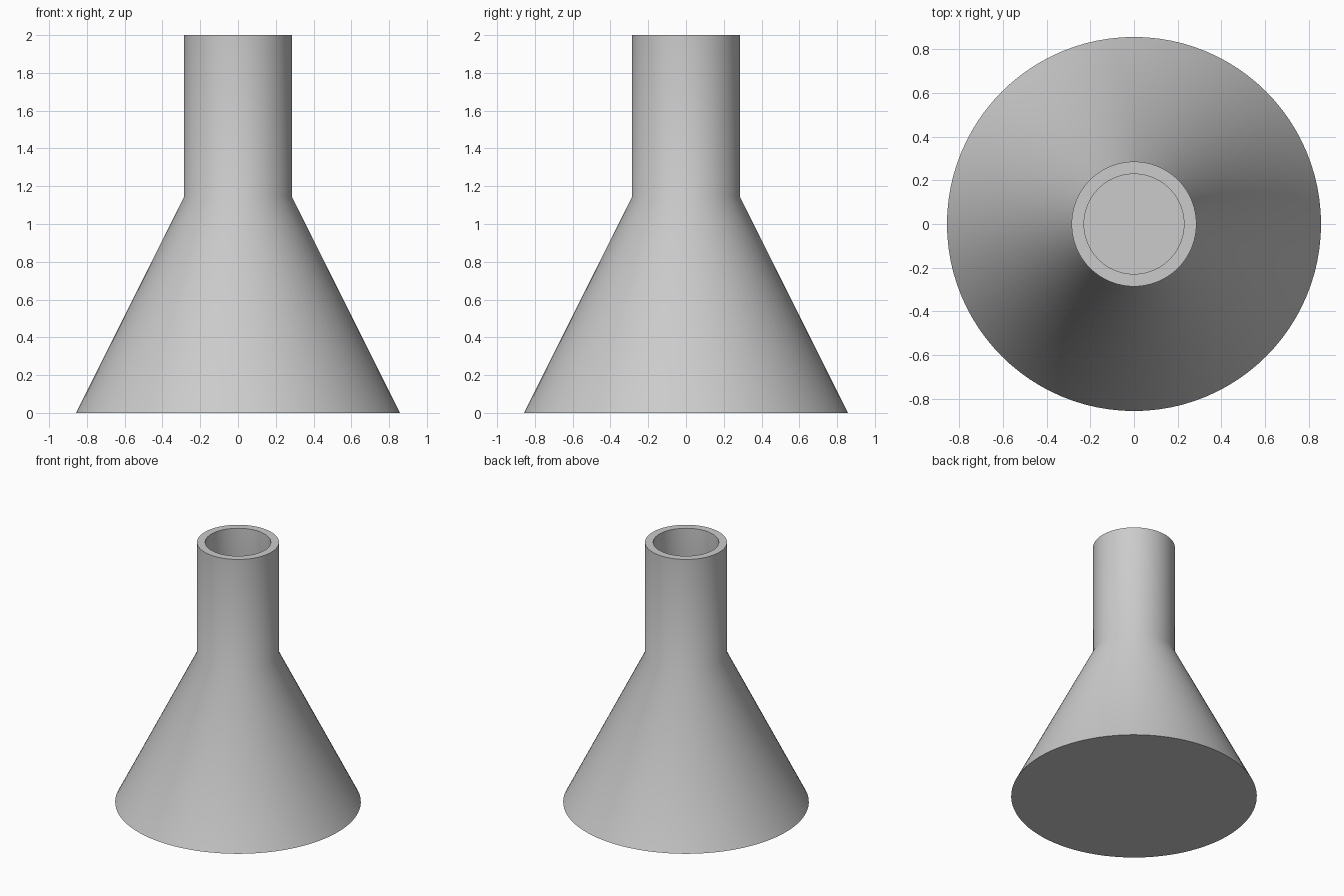
import bpy
import bmesh
import math

SEGMENTS = 96

cube = bpy.data.objects.get("Cube")
if cube:
    bpy.data.objects.remove(cube, do_unlink=True)

# Plain grey glass colour
grey = bpy.data.materials.new("plain_grey")
grey.use_nodes = True
colour = (0.6, 0.6, 0.6, 1)
grey.diffuse_color = colour
grey.node_tree.nodes["Principled BSDF"].inputs["Base Color"].default_value = colour

# Wall profile (radius, height): outer base, shoulder, rim, then down the inside
profile = [(0.857, 0), (0.286, 1.143), (0.286, 2),
           (0.229, 2), (0.229, 1.143), (0.771, 0.057)]


def lathe(name, points, material):
    """Revolve a profile about z and close both ends with flat discs."""
    bm = bmesh.new()
    rings = []
    for radius, height in points:
        rings.append([bm.verts.new((radius * math.cos(a), radius * math.sin(a), height))
                      for a in (math.tau * i / SEGMENTS for i in range(SEGMENTS))])
    for low, high in zip(rings, rings[1:]):
        for i in range(SEGMENTS):
            j = (i + 1) % SEGMENTS
            bm.faces.new((low[i], low[j], high[j], high[i]))
    bm.faces.new(rings[0][::-1])
    bm.faces.new(rings[-1])
    bmesh.ops.recalc_face_normals(bm, faces=bm.faces)
    mesh = bpy.data.meshes.new(name)
    bm.to_mesh(mesh)
    bm.free()
    mesh.materials.append(material)
    obj = bpy.data.objects.new(name, mesh)
    bpy.context.collection.objects.link(obj)
    return obj


# Hollow conical flask with a straight neck
flask = lathe("conical_flask", profile, grey)
bpy.ops.object.select_all(action="DESELECT")
flask.select_set(True)
bpy.context.view_layer.objects.active = flask
bpy.ops.object.shade_smooth_by_angle(angle=math.radians(30))
